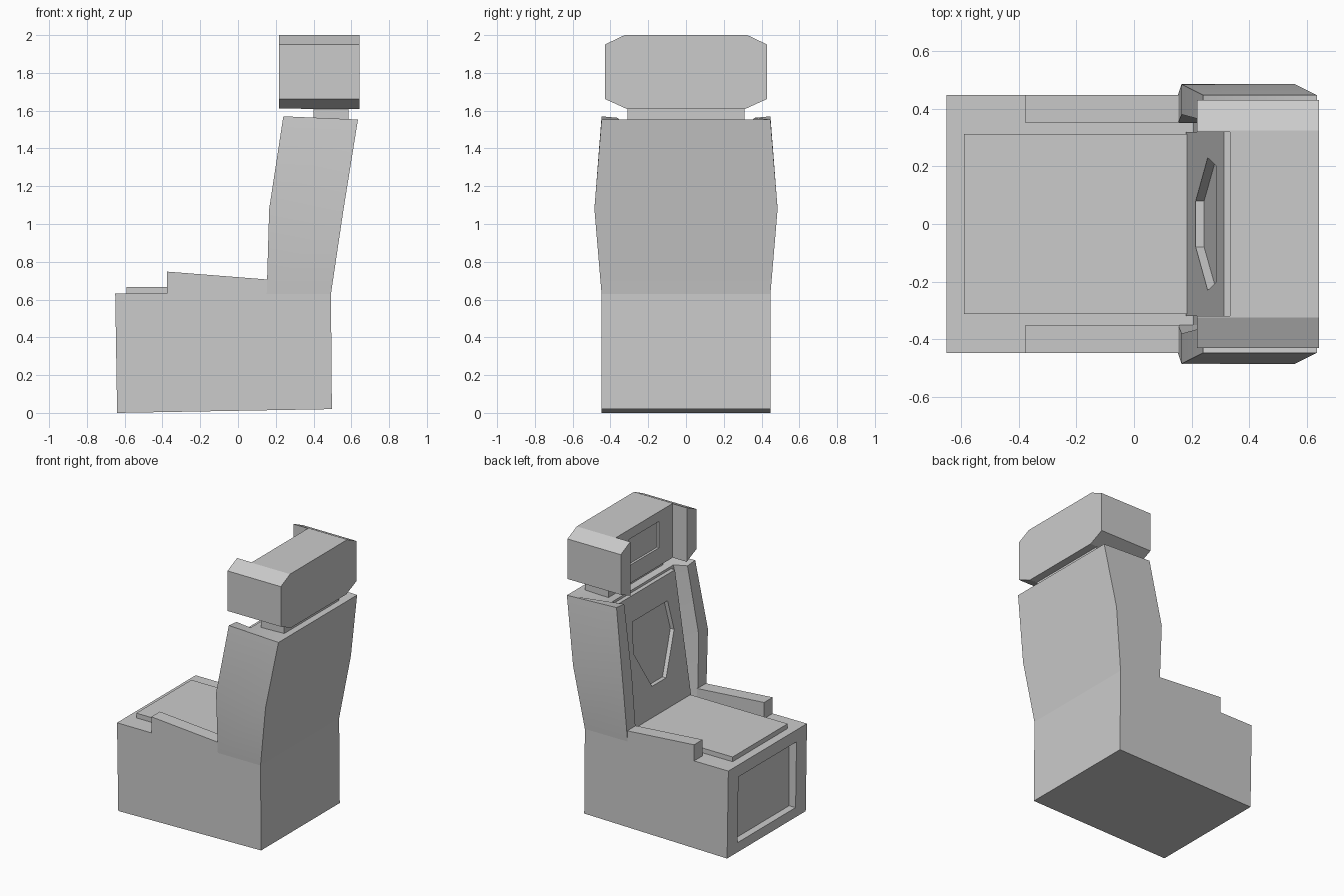
import bpy, bmesh, math

if "Cube" in bpy.data.objects:
    bpy.data.objects.remove(bpy.data.objects["Cube"])


def make(name, verts, faces):
    me = bpy.data.meshes.new(name)
    me.from_pydata(verts, [], faces)
    bm = bmesh.new()
    bm.from_mesh(me)
    bmesh.ops.recalc_face_normals(bm, faces=bm.faces)
    bm.to_mesh(me)
    bm.free()
    ob = bpy.data.objects.new(name, me)
    bpy.context.collection.objects.link(ob)
    return ob


def prism(name, low, high):
    """Join two matching loops of points into a closed solid."""
    n = len(low)
    sides = [(i, (i + 1) % n, (i + 1) % n + n, i + n) for i in range(n)]
    return make(name, low + high, [tuple(range(n)), tuple(range(n, 2 * n))] + sides)


def side_prism(name, xz, y0, y1):
    return prism(name, [(x, y0, z) for x, z in xz], [(x, y1, z) for x, z in xz])


def face_prism(name, yz, x0, x1):
    return prism(name, [(x0, y, z) for y, z in yz], [(x1, y, z) for y, z in yz])


def mirror_yz(half):
    return half + [(-y, z) for y, z in reversed(half)]


def cut(ob, cutter):
    mod = ob.modifiers.new("cut", 'BOOLEAN')
    mod.operation, mod.solver, mod.object = 'DIFFERENCE', 'EXACT', cutter
    bpy.context.view_layer.objects.active = ob
    bpy.ops.object.modifier_apply(modifier=mod.name)
    bpy.data.objects.remove(cutter)


# Base block with a recessed front panel
base = side_prism("seat_base", [(-.64, 0), (.497, .02), (.492, .632), (-.65, .632)], -.447, .447)
cut(base, face_prism("base_cutter", mirror_yz([(.33, .07), (.33, .545)]), -.8, -.59))

# Cushion and low side rails
side_prism("seat_cushion", [(-.59, .62), (-.59, .666), (.2, .668), (.2, .62)], -.313, .313)
for s, label in ((1, "left"), (-1, "right")):
    side_prism("side_rail_" + label, [(-.377, .632), (-.377, .748), (.158, .706), (.158, .632)],
               s * .35, s * .447)

# Backrest shell: U-shaped sections (back, front outer, front inner, recess) lofted upward
sections = [
    [(.492, .447, .63), (.152, .447, .63), (.152, .35, .63), (.207, .35, .63)],
    [(.559, .485, 1.08), (.165, .485, 1.08), (.165, .38, 1.08), (.275, .35, 1.08)],
    [(.635, .447, 1.553), (.24, .447, 1.57), (.24, .36, 1.562), (.345, .35, 1.545)],
]
verts = []
for row in sections:
    verts += row + [(x, -y, z) for x, y, z in reversed(row)]
faces = []
for r in (0, 8):
    faces += [(r + i, r + (i + 1) % 8, r + (i + 1) % 8 + 8, r + i + 8) for i in range(8)]
for r in (0, 16):
    faces += [(r, r + 1, r + 2, r + 3), (r, r + 3, r + 4, r + 7), (r + 4, r + 5, r + 6, r + 7)]
shell = make("backrest_shell", verts, faces)
bpy.context.view_layer.objects.active = shell
shell.select_set(True)
bpy.ops.object.shade_smooth_by_angle(angle=math.radians(30))

# Back pad with a six-sided opening
pad = side_prism("back_pad", [(.18, .64), (.312, 1.53), (.342, 1.53), (.215, .64)], -.32, .32)
cut(pad, face_prism("pad_cutter", mirror_yz([(.08, .87), (.23, 1.15), (.2, 1.36)]), 0, .8))

# Neck block
face_prism("neck", mirror_yz([(.31, 1.53), (.31, 1.63)]), .4, .585)

# Headrest: chamfered block, hollowed between its side wings, with an inset panel
head = face_prism("headrest", mirror_yz([(.315, 1.61), (.43, 1.662), (.43, 1.95), (.325, 2.0)]), .218, .642)
cut(head, face_prism("head_cutter", mirror_yz([(.32, 1.5), (.32, 2.1)]), .1, .333))
cut(head, face_prism("screen_cutter", mirror_yz([(.17, 1.74), (.17, 1.93)]), .2, .35))
